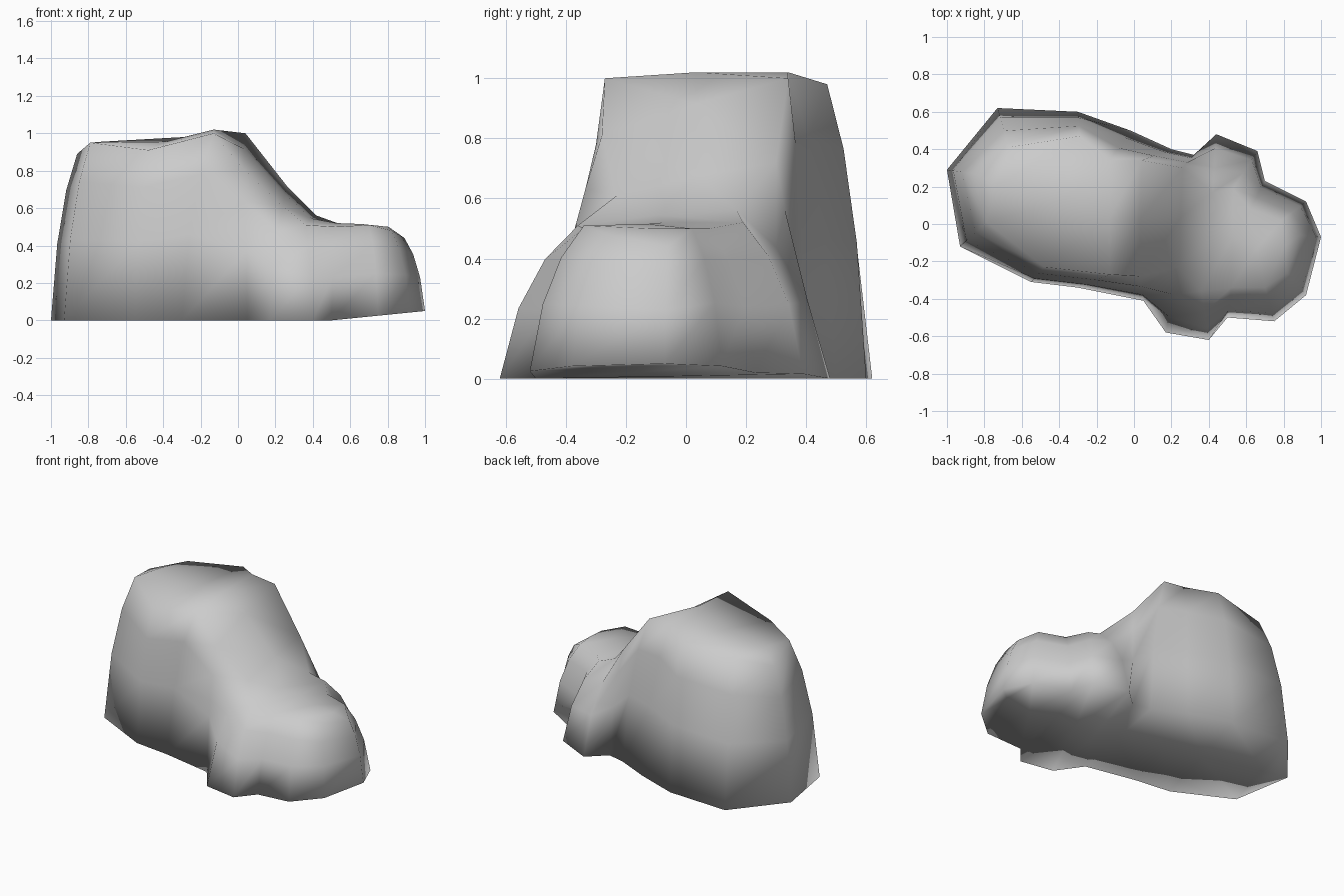
import bpy
import bmesh

cube = bpy.data.objects.get("Cube")
if cube:
    bpy.data.objects.remove(cube, do_unlink=True)

# One material for the whole stone
stone = bpy.data.materials.new("stone_grey")
stone.use_nodes = True
grey = (0.6, 0.6, 0.6, 1)
stone.diffuse_color = grey
stone.node_tree.nodes["Principled BSDF"].inputs["Base Color"].default_value = grey

# Footprint corner (x, y) and the shoulder above it (x, y, z), counter-clockwise
outline = [
    (-.93, -.12, -.79, .01, .95), (-.55, -.31, -.48, -.23, .91),
    (-.3, -.34, -.13, -.27, 1), (.05, -.41, .03, -.28, .81),
    (.17, -.58, .24, -.23, .61), (.4, -.62, .36, -.36, .51),
    (.5, -.5, .52, -.34, .5), (.75, -.52, .7, -.34, .51),
    (.92, -.38, .82, -.26, .48), (1, -.07, .89, -.06, .44),
    (.92, .12, .79, .02, .5), (.7, .23, .62, .08, .5),
    (.66, .39, .53, .19, .52), (.44, .48, .42, .17, .56),
    (.32, .37, .26, .3, .72), (.2, .4, .04, .34, 1),
    (-.02, .5, -.13, .34, 1.02), (-.3, .6, -.29, .47, .98),
    (-.73, .62, -.67, .41, .94), (-1, .29, -.86, .27, .89)]

# Wall profile: fraction moved inward, fraction of the shoulder height
wall = [(0, 0), (.24, .46), (.58, .78), (1, 1)]
count = len(outline)
half = count // 2 - 1
bm = bmesh.new()


def wall_point(corner, inward, rise):
    x, y, sx, sy, sz = corner
    base = max(0, .1 * (x - .5))
    return bm.verts.new((x + (sx - x) * inward, y + (sy - y) * inward,
                         base + (sz - base) * rise))


def close_ring(ring, lift):
    """Fill a ring from both sides to a spine along its length."""
    spine = []
    for k in range(half):
        middle = (ring[k].co + ring[count - 2 - k].co) / 2
        middle.z += lift
        spine.append(bm.verts.new(middle))
    for k in range(half - 1):
        bm.faces.new((ring[k], ring[k + 1], spine[k + 1], spine[k]))
        bm.faces.new((spine[k], spine[k + 1], ring[count - 3 - k], ring[count - 2 - k]))
    bm.faces.new((ring[-1], ring[0], spine[0]))
    bm.faces.new((ring[-1], spine[0], ring[-2]))
    bm.faces.new((ring[half - 1], ring[half], spine[-1]))
    bm.faces.new((spine[-1], ring[half], ring[half + 1]))


# Side walls
rings = [[wall_point(c, *step) for c in outline] for step in wall]
for low, high in zip(rings, rings[1:]):
    for i in range(count):
        j = (i + 1) % count
        bm.faces.new((low[i], low[j], high[j], high[i]))

# Crown with a slight ridge, and the flat underside
close_ring(rings[-1], .01)
close_ring(rings[0], 0)

bmesh.ops.recalc_face_normals(bm, faces=bm.faces[:])
for face in bm.faces:
    face.smooth = True

mesh = bpy.data.meshes.new("boulder")
bm.to_mesh(mesh)
bm.free()
mesh.materials.append(stone)
boulder = bpy.data.objects.new("boulder", mesh)
bpy.context.collection.objects.link(boulder)
